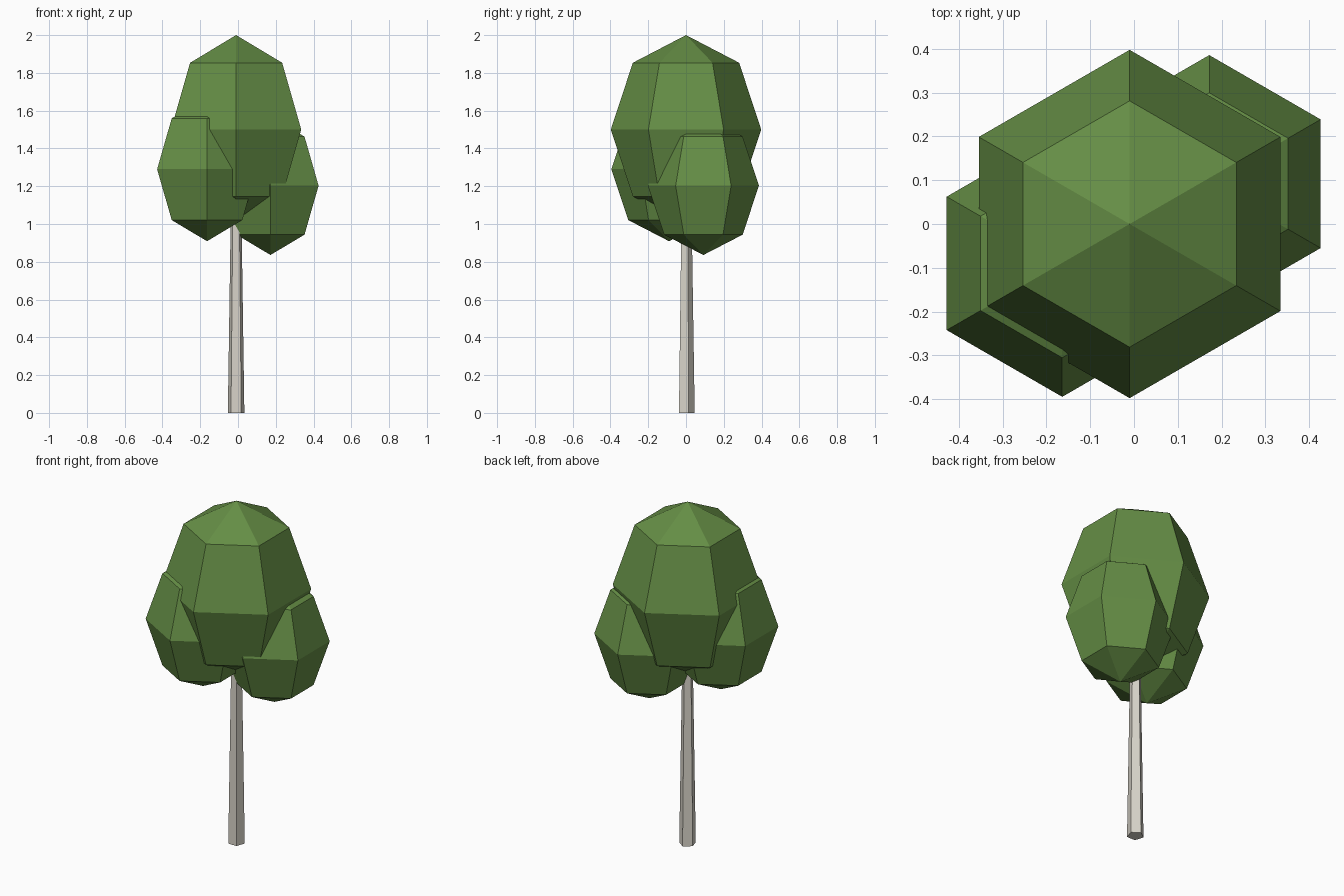
import bpy, bmesh
from math import sin, cos, pi

if "Cube" in bpy.data.objects:
    bpy.data.objects.remove(bpy.data.objects["Cube"])


def material(name, color):
    m = bpy.data.materials.new(name)
    m.diffuse_color = color
    m.use_nodes = True
    m.node_tree.nodes["Principled BSDF"].inputs["Base Color"].default_value = m.diffuse_color
    return m


leaf = material("leaf_green", (0.13, 0.27, 0.06, 1))
bark = material("pale_bark", (0.68, 0.65, 0.58, 1))


def lathe(name, centre, sides, profile, mat):
    """Flat-faced loft of (radius, z) rings; radius 0 closes to a point."""
    bm = bmesh.new()
    rings = []
    for r, z in profile:
        n = sides if r > 0 else 1
        rings.append([bm.verts.new((r * cos(pi / 2 + 2 * pi * i / n),
                                    r * sin(pi / 2 + 2 * pi * i / n), z))
                      for i in range(n)])
    for a, b in zip(rings, rings[1:]):
        for i in range(sides):
            j = (i + 1) % sides
            if len(a) == 1:
                bm.faces.new((a[0], b[j], b[i]))
            elif len(b) == 1:
                bm.faces.new((a[i], a[j], b[0]))
            else:
                bm.faces.new((a[i], a[j], b[j], b[i]))
    if len(rings[0]) > 1:
        bm.faces.new(rings[0][::-1])
    if len(rings[-1]) > 1:
        bm.faces.new(rings[-1])
    bmesh.ops.recalc_face_normals(bm, faces=bm.faces)
    mesh = bpy.data.meshes.new(name)
    bm.to_mesh(mesh)
    bm.free()
    mesh.materials.append(mat)
    ob = bpy.data.objects.new(name, mesh)
    ob.location = centre
    bpy.context.collection.objects.link(ob)
    return ob


def crown(name, centre, r, h):
    # six-sided, four-ring ellipsoid
    k = 0.5 ** 0.5
    lathe(name, centre, 6,
          [(0, -h), (r * k, -h * k), (r, 0), (r * k, h * k), (0, h)], leaf)


# Foliage clumps
crown("main_crown", (-0.01, 0, 1.5), 0.398, 0.5)
crown("left_crown", (-0.164, -0.09, 1.29), 0.305, 0.381)
crown("right_crown", (0.172, 0.092, 1.203), 0.294, 0.367)

# Tapered five-sided trunk
lathe("trunk", (-0.01, 0, 0), 5, [(0.046, 0), (0.029, 1.1)], bark)
